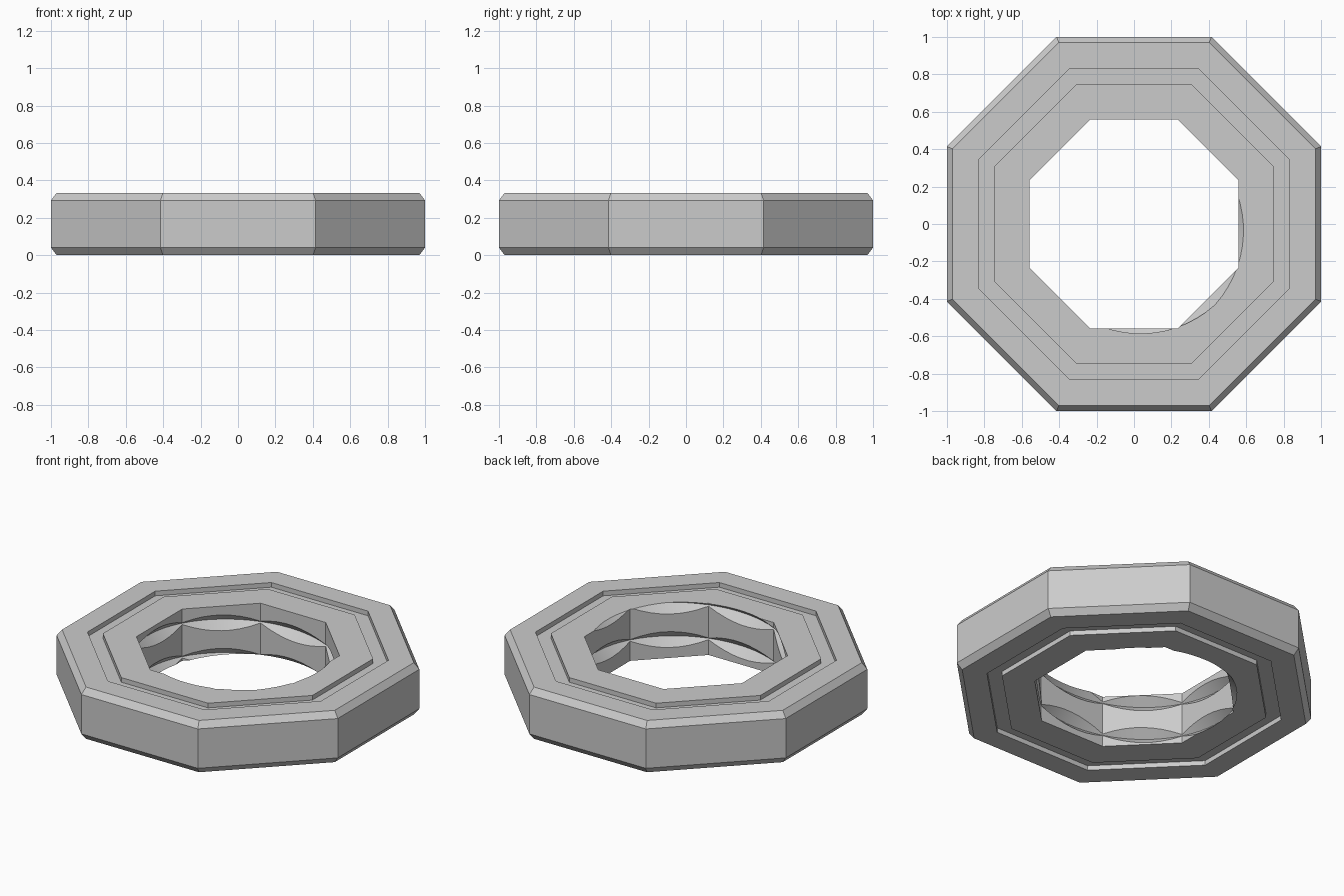
import bpy, bmesh, math

if "Cube" in bpy.data.objects:
    bpy.data.objects.remove(bpy.data.objects["Cube"], do_unlink=True)

HEIGHT = 0.333
PITCH = 0.215
SIDES = 8


def sweep(name, sections, closed):
    """Skin a list of cross-sections into a solid; cap the ends if it is open."""
    bm = bmesh.new()
    rings = [[bm.verts.new(p) for p in s] for s in sections]
    pairs = list(zip(rings, rings[1:]))
    if closed:
        pairs.append((rings[-1], rings[0]))
    for a, b in pairs:
        for i in range(len(a)):
            j = (i + 1) % len(a)
            bm.faces.new((a[i], a[j], b[j], b[i]))
    if not closed:
        bm.faces.new(rings[0])
        bm.faces.new(rings[-1])
    bmesh.ops.recalc_face_normals(bm, faces=bm.faces)
    mesh = bpy.data.meshes.new(name)
    bm.to_mesh(mesh)
    bm.free()
    obj = bpy.data.objects.new(name, mesh)
    bpy.context.collection.objects.link(obj)
    return obj


def around(profile, angle, scale=1.0, lift=0.0):
    return [(r * scale * math.cos(angle), r * scale * math.sin(angle), z + lift)
            for r, z in profile]


# Plain grey metal
grey = bpy.data.materials.new("grey_metal")
grey.use_nodes = True
colour = (0.6, 0.6, 0.6, 1)
grey.diffuse_color = colour
grey.node_tree.nodes["Principled BSDF"].inputs["Base Color"].default_value = colour

# Octagonal body: chamfered rim and a shallow channel on both faces
upper = [(0.56, 0), (0.745, 0), (0.745, 0.03), (0.83, 0.03),
         (0.83, 0), (0.97, 0), (1.0, 0.04)]
profile = upper + [(r, HEIGHT - z) for r, z in reversed(upper)]
corner = 1 / math.cos(math.pi / SIDES)
body = sweep("octagonal_nut",
             [around(profile, math.tau * (k + 0.5) / SIDES, corner) for k in range(SIDES)],
             True)
body.data.materials.append(grey)

# Helical V-shaped cutter for the bore thread, crossing the top at the front left
STEPS = 64
thread = [(0.612, 0), (0.51, 0.1), (0.51, -0.1)]
start = -math.pi / 4
sections = []
for k in range(-3 * STEPS, STEPS + 1):
    turn = k / STEPS
    sections.append(around(thread, start + math.tau * turn, lift=HEIGHT + PITCH * turn))
cutter = sweep("thread_cutter", sections, False)
cutter.data.materials.append(grey)
cutter.hide_render = True
cutter.hide_viewport = True

# Cut the thread and bake the result
cut = body.modifiers.new("thread", "BOOLEAN")
cut.operation = "DIFFERENCE"
cut.solver = "EXACT"
cut.object = cutter
depsgraph = bpy.context.evaluated_depsgraph_get()
body.data = bpy.data.meshes.new_from_object(body.evaluated_get(depsgraph))
body.modifiers.clear()
bpy.data.objects.remove(cutter, do_unlink=True)

# Smooth thread flanks, crisp edges elsewhere
bpy.ops.object.select_all(action="DESELECT")
body.select_set(True)
bpy.context.view_layer.objects.active = body
bpy.ops.object.shade_smooth_by_angle(angle=math.radians(25))
